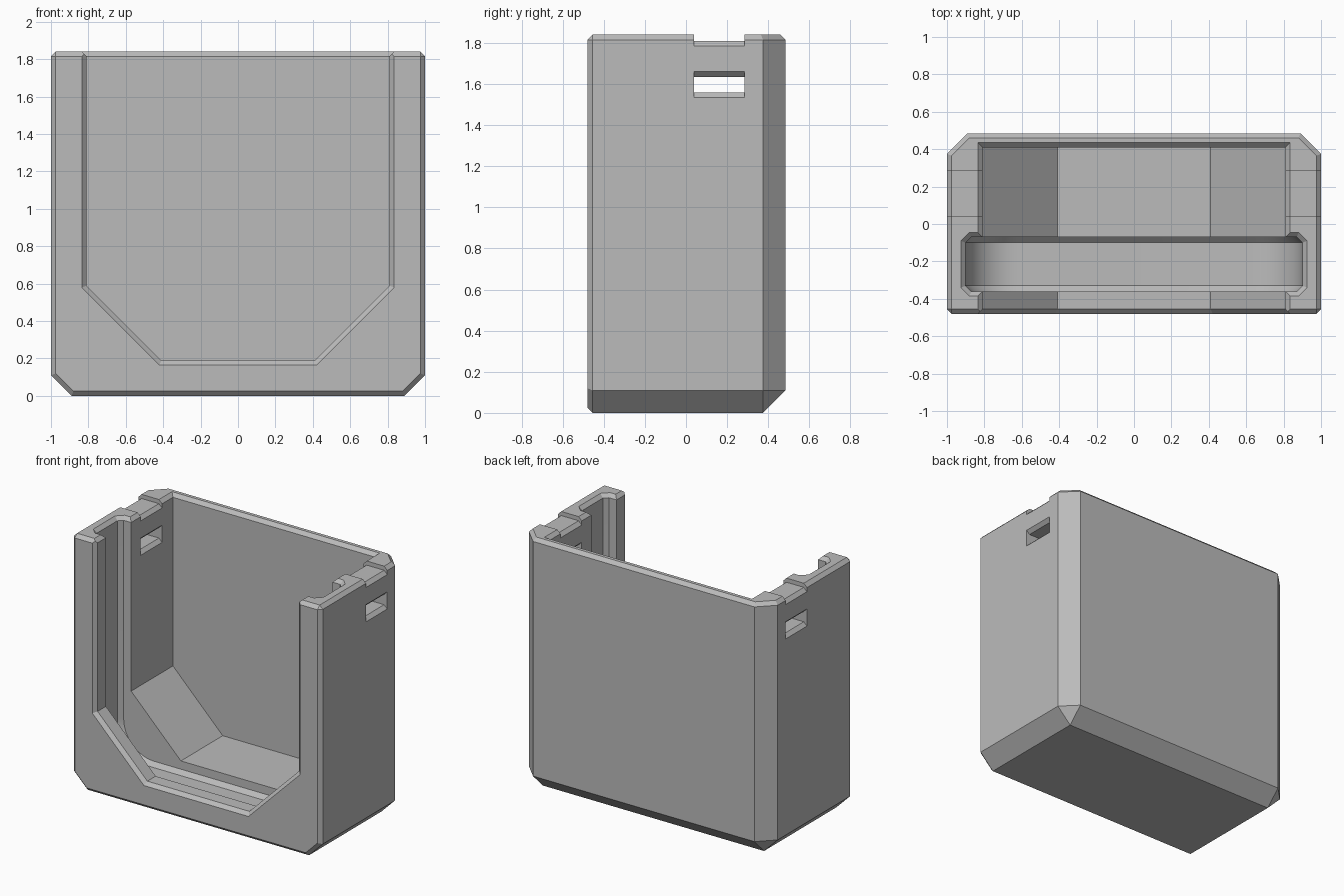
import bpy, bmesh, math

cube = bpy.data.objects.get("Cube")
if cube:
    bpy.data.objects.remove(cube, do_unlink=True)

grey = bpy.data.materials.new("plain grey")
grey.use_nodes = True
grey.diffuse_color = (0.5, 0.5, 0.5, 1)
grey.node_tree.nodes["Principled BSDF"].inputs["Base Color"].default_value = (0.5, 0.5, 0.5, 1)

BACK, FRONT, TOP, C = 0.485, -0.48, 1.84, 0.025   # C is the small chamfer


def finish(name, bm):
    bmesh.ops.recalc_face_normals(bm, faces=bm.faces)
    mesh = bpy.data.meshes.new(name)
    bm.to_mesh(mesh)
    bm.free()
    mesh.materials.append(grey)
    obj = bpy.data.objects.new(name, mesh)
    bpy.context.collection.objects.link(obj)
    return obj


def hull(name, points):
    """Convex solid, mirrored across x = 0."""
    bm = bmesh.new()
    for x, y, z in points:
        for s in (1, -1):
            bm.verts.new((s * x, y, z))
    res = bmesh.ops.convex_hull(bm, input=bm.verts)
    junk = {v for v in res["geom_interior"] + res["geom_unused"] if isinstance(v, bmesh.types.BMVert)}
    bmesh.ops.delete(bm, geom=list(junk), context='VERTS')
    bmesh.ops.dissolve_limit(bm, angle_limit=0.01, verts=bm.verts, edges=bm.edges)
    return finish(name, bm)


def prism(name, profile, y0, y1, side):
    """Extrude an x-z profile along y on one side."""
    bm = bmesh.new()
    face = bm.faces.new([bm.verts.new((side * x, y0, z)) for x, z in profile])
    res = bmesh.ops.extrude_face_region(bm, geom=[face])
    moved = [v for v in res["geom"] if isinstance(v, bmesh.types.BMVert)]
    bmesh.ops.translate(bm, verts=moved, vec=(0, y1 - y0, 0))
    return finish(name, bm)


def at_y(profile, y):
    return [(x, y, z) for x, z in profile]


def at_z(outline, z):
    return [(x, y, z) for x, y in outline]


# Outer block: large chamfers behind and below, small ones on the other edges
B = 0.11
side = [(1, FRONT + C), (1, BACK - B), (1 - B, BACK)]
body = hull("holder_body",
            at_z([(1 - B, FRONT + C), (1 - B, BACK - B)], 0)
            + at_z(side, B) + at_z(side, TOP - C)
            + at_z([(1 - C, FRONT + C), (1 - C, BACK - B - 0.01), (1 - B - 0.01, BACK - C)], TOP)
            + at_y([(1 - B - 0.01, C), (1 - C, B + 0.01), (1 - C, TOP - C)], FRONT))


# Inner pocket with sloped lower corners
def pocket(d):
    k = d * math.tan(math.pi / 8)
    return [(0.81 + d, 2), (0.81 + d, 0.59 - k), (0.41 + k, 0.19 - d)]


# Rounded slot for a flat panel
def slot(d):
    arc = [math.radians(a * 7.5) for a in range(13)]
    r = 0.275 - d
    return [(0.9 - d, 2)] + [(0.625 + r * math.cos(a), 0.375 - r * math.sin(a)) for a in arc]


E = 0.03
Z0, Z1 = TOP - C, TOP + C
cutters = [
    hull("pocket_cutter", at_y(pocket(0), -0.6) + at_y(pocket(0), 0.41)),
    hull("front_flare_cutter", at_y(pocket(3 * C), FRONT - 2 * C) + at_y(pocket(0), FRONT + C)),
    hull("top_flare_cutter", at_z([(0.81, -0.6), (0.81, 0.41)], Z0)
         + at_z([(0.86, -0.6), (0.86, 0.46)], Z1)),
    hull("slot_cutter", at_y(slot(E), -0.36) + at_y(slot(0), -0.36 + E)
         + at_y(slot(0), -0.07 - E) + at_y(slot(E), -0.07)),
    hull("slot_flare_cutter",
         at_z([(0.87, -0.36), (0.9, -0.33), (0.9, -0.1), (0.87, -0.07)], Z0)
         + at_z([(0.89, -0.41), (0.95, -0.35), (0.95, -0.08), (0.89, -0.02)], Z1)),
]

# Clip windows and rim notches in both side walls, chamfered inside and out
window = [(1.05, 1.485), (0.975, 1.56), (0.835, 1.56), (0.76, 1.485),
          (0.76, 1.71), (0.835, 1.635), (0.975, 1.635), (1.05, 1.71)]
notch = [(1.05, 1.735), (0.975, 1.81), (0.835, 1.81), (0.785, 1.76), (0.785, 2), (1.05, 2)]
for s in (1, -1):
    cutters.append(prism("window_cutter", window, 0.04, 0.285, s))
    cutters.append(prism("notch_cutter", notch, 0.04, 0.285, s))

# Cut everything out of the block
bpy.context.view_layer.objects.active = body
body.select_set(True)
for cutter in cutters:
    mod = body.modifiers.new("cut", 'BOOLEAN')
    mod.operation = 'DIFFERENCE'
    mod.solver = 'EXACT'
    mod.object = cutter
    bpy.ops.object.modifier_apply(modifier=mod.name)
    bpy.data.objects.remove(cutter, do_unlink=True)

bpy.ops.object.shade_smooth_by_angle(angle=math.radians(15))
